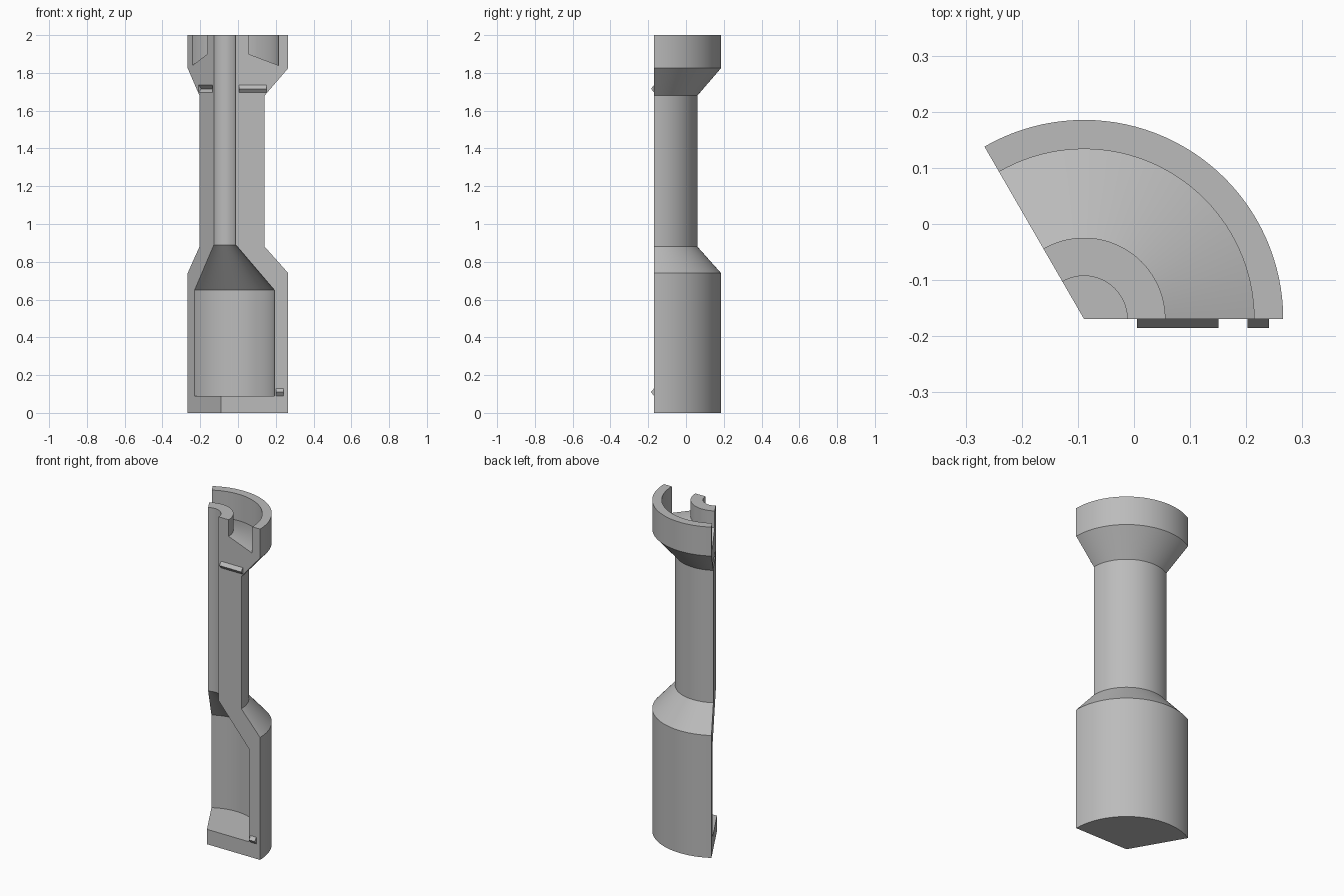
import bpy, bmesh, math
from mathutils import Matrix, Vector

old = bpy.data.objects.get("Cube")
if old:
    bpy.data.objects.remove(old, do_unlink=True)

SWEEP = math.radians(120)
AXIS = Vector((-0.089, -0.1695, 0))

grey = bpy.data.materials.new("matte_grey")
grey.use_nodes = True
colour = (0.5, 0.5, 0.5, 1)
grey.diffuse_color = colour
grey.node_tree.nodes["Principled BSDF"].inputs["Base Color"].default_value = colour


def make_object(name, bm):
    bmesh.ops.recalc_face_normals(bm, faces=bm.faces)
    mesh = bpy.data.meshes.new(name)
    bm.to_mesh(mesh)
    bm.free()
    mesh.materials.append(grey)
    obj = bpy.data.objects.new(name, mesh)
    bpy.context.collection.objects.link(obj)
    return obj


def segment(name, profile):
    """Sweep a closed (radius, height) section through a third of a turn."""
    bm = bmesh.new()
    face = bm.faces.new([bm.verts.new((r, 0, z)) for r, z in profile])
    bmesh.ops.spin(bm, geom=[face] + face.edges[:] + face.verts[:], cent=(0, 0, 0),
                   axis=(0, 0, 1), angle=SWEEP, steps=40, use_duplicate=False)
    bmesh.ops.remove_doubles(bm, verts=bm.verts, dist=1e-5)
    bmesh.ops.dissolve_degenerate(bm, edges=bm.edges, dist=1e-6)
    return make_object(name, bm)


def ridge(name, r0, r1, z, angle):
    """Triangular locating ridge lying along a radius, its base sunk past the face."""
    height, half, sink = 0.016, 0.02, 0.004
    base = half * (1 + sink / height)
    bm = bmesh.new()
    face = bm.faces.new([bm.verts.new((r0, y, z + dz)) for y, dz in
                         ((-height, 0), (sink, base), (sink, -base))])
    moved = bmesh.ops.extrude_face_region(bm, geom=[face])["geom"]
    bmesh.ops.translate(bm, vec=(r1 - r0, 0, 0),
                        verts=[v for v in moved if isinstance(v, bmesh.types.BMVert)])
    bm.transform(Matrix.Rotation(angle, 4, 'Z'))
    return make_object(name, bm)


def combine(target, tool, operation):
    mod = target.modifiers.new(tool.name, 'BOOLEAN')
    mod.object, mod.operation, mod.solver = tool, operation, 'EXACT'
    bpy.context.view_layer.objects.active = target
    bpy.ops.object.modifier_apply(modifier=mod.name)
    bpy.data.objects.remove(tool, do_unlink=True)


# Hollow mould wall: base, outer wall, top groove, bore, funnel and chamber
body = segment("mould_segment", [
    (0, 0), (0.355, 0), (0.355, 0.74), (0.23, 0.88), (0.23, 1.68), (0.355, 1.825),
    (0.355, 2), (0.303, 2), (0.303, 1.84), (0.145, 1.9), (0.145, 2),
    (0.077, 2), (0.077, 0.89), (0.282, 0.65), (0.282, 0.09), (0, 0.09)])

# Ridges on one mating face and matching notches in the other
for label, r0, r1, z in (("upper", 0.094, 0.24, 1.716), ("lower", 0.291, 0.33, 0.11)):
    combine(body, ridge(label + "_ridge", r0, r1, z, 0), 'UNION')
    combine(body, ridge(label + "_notch", r0, r1, z, SWEEP), 'DIFFERENCE')

body.data.transform(Matrix.Translation(AXIS))
bpy.ops.object.select_all(action='DESELECT')
body.select_set(True)
bpy.context.view_layer.objects.active = body
bpy.ops.object.shade_smooth_by_angle(angle=math.radians(25))
